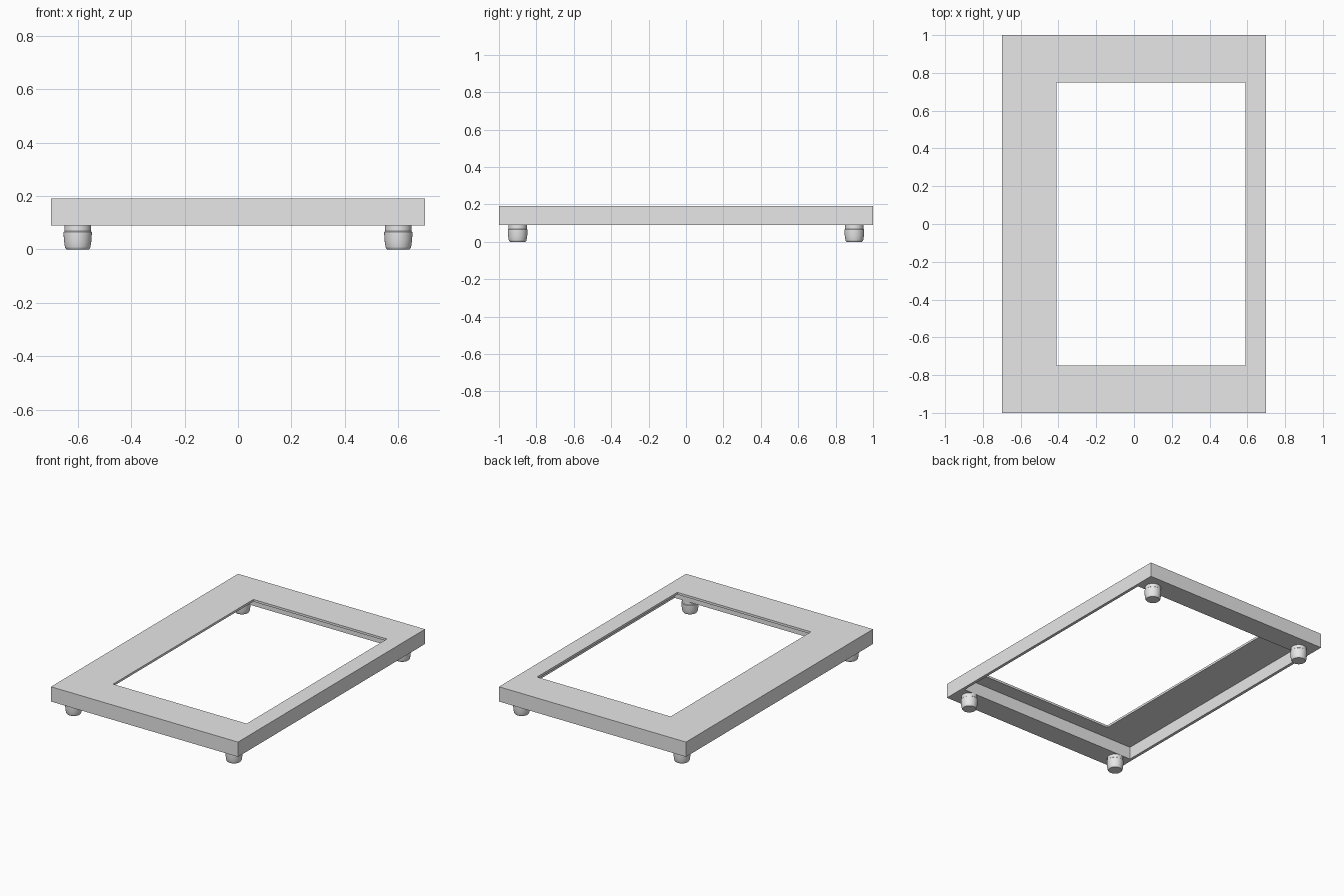
import bpy, bmesh, math

if "Cube" in bpy.data.objects:
    bpy.data.objects.remove(bpy.data.objects["Cube"])

grey = bpy.data.materials.new("light_grey")
grey.diffuse_color = (0.8, 0.8, 0.8, 1)
grey.use_nodes = True
grey.node_tree.nodes["Principled BSDF"].inputs["Base Color"].default_value = grey.diffuse_color


def finish(bm, name):
    bmesh.ops.recalc_face_normals(bm, faces=bm.faces)
    mesh = bpy.data.meshes.new(name)
    bm.to_mesh(mesh)
    bm.free()
    mesh.materials.append(grey)
    obj = bpy.data.objects.new(name, mesh)
    bpy.context.collection.objects.link(obj)
    return obj


# Casing: rectangular loops swept round the section of a thin-topped, open-bottomed shell
# each loop: x min, x max, y half length, z
loops = [
    (-0.70, 0.70, 1.00, 0.09),    # outer bottom
    (-0.70, 0.70, 1.00, 0.19),    # outer top
    (-0.41, 0.59, 0.75, 0.19),    # opening top
    (-0.41, 0.59, 0.75, 0.175),   # opening underside
    (-0.68, 0.68, 0.85, 0.175),   # inner skirt top
    (-0.68, 0.68, 0.85, 0.09),    # inner skirt bottom
]
bm = bmesh.new()
rings = [[bm.verts.new(p) for p in ((a, -h, z), (b, -h, z), (b, h, z), (a, h, z))]
         for a, b, h, z in loops]
for i, ring in enumerate(rings):
    nxt = rings[(i + 1) % len(rings)]
    for k in range(4):
        j = (k + 1) % 4
        bm.faces.new((ring[k], ring[j], nxt[j], nxt[k]))
finish(bm, "casing")

# Feet: turned profile (radius, height) with a slightly wider collar and tapered base
profile = [(0.050, 0.092), (0.050, 0.068), (0.053, 0.065), (0.053, 0.058),
           (0.051, 0.030), (0.048, 0.010), (0.046, 0.004), (0.042, 0.0)]
SIDES = 32


def foot(name, x, y):
    bm = bmesh.new()
    rows = [[bm.verts.new((x + r * math.cos(2 * math.pi * k / SIDES),
                           y + r * math.sin(2 * math.pi * k / SIDES), z))
             for k in range(SIDES)] for r, z in profile]
    for low, high in zip(rows, rows[1:]):
        for k in range(SIDES):
            j = (k + 1) % SIDES
            bm.faces.new((low[k], low[j], high[j], high[k]))
    bm.faces.new(rows[0])
    bm.faces.new(rows[-1])
    obj = finish(bm, name)
    bpy.ops.object.select_all(action='DESELECT')
    obj.select_set(True)
    bpy.context.view_layer.objects.active = obj
    bpy.ops.object.shade_smooth_by_angle(angle=math.radians(30))


for side, x in (("left", -0.6), ("right", 0.6)):
    for end, y in (("front", -0.9), ("back", 0.9)):
        foot(f"{end}_{side}_foot", x, y)
